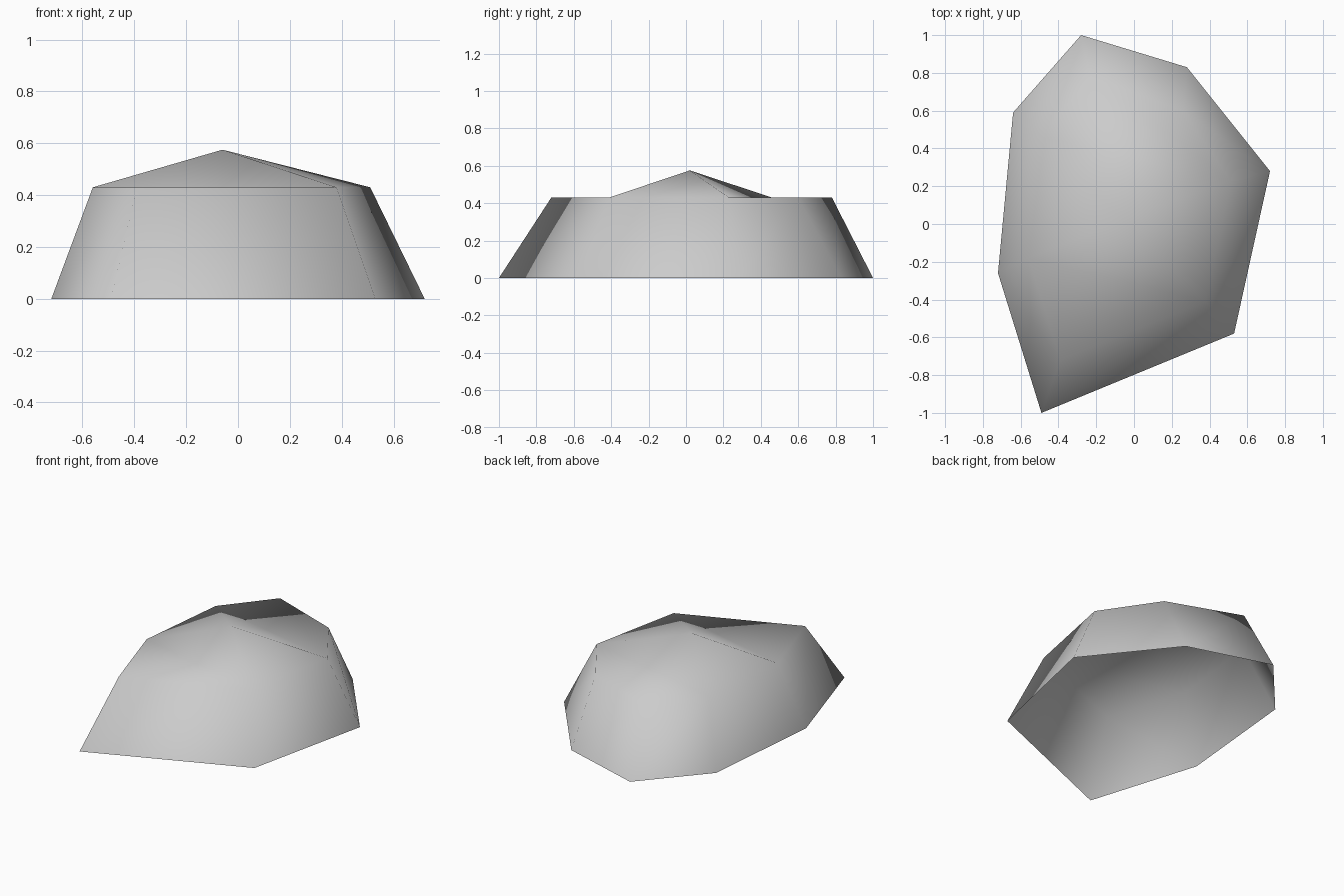
import bpy
import bmesh

cube = bpy.data.objects.get("Cube")
if cube:
    bpy.data.objects.remove(cube, do_unlink=True)

# Stone material
stone = bpy.data.materials.new("stone grey")
stone.use_nodes = True
colour = (0.6, 0.6, 0.6, 1)
stone.diffuse_color = colour
stone.node_tree.nodes["Principled BSDF"].inputs["Base Color"].default_value = colour

# Outlines, counter-clockwise from the front tip
base = [(-0.49, -1), (0.53, -0.58), (0.72, 0.28), (0.28, 0.83),
        (-0.28, 1), (-0.64, 0.59), (-0.72, -0.26)]
shoulder = [(-0.39, -0.72), (0.38, -0.41), (0.51, 0.23), (0.26, 0.6),
            (-0.23, 0.78), (-0.49, 0.46), (-0.56, -0.18)]

bm = bmesh.new()
low = [bm.verts.new((x, y, 0)) for x, y in base]
high = [bm.verts.new((x, y, 0.43)) for x, y in shoulder]
peak = bm.verts.new((-0.06, 0.02, 0.575))

# Sloping walls, open underneath
count = len(low)
for i in range(count):
    j = (i + 1) % count
    bm.faces.new((low[i], low[j], high[j], high[i]))

# Flat ledges at the front and back
bm.faces.new((high[6], high[0], high[1]))
bm.faces.new(high[2:6])

# Peak rising between the ledges
corners = [high[i] for i in (1, 2, 5, 6)]
for i in range(4):
    bm.faces.new((corners[i], corners[(i + 1) % 4], peak))

for face in bm.faces:
    face.smooth = True

mesh = bpy.data.meshes.new("rock")
bm.to_mesh(mesh)
bm.free()
mesh.materials.append(stone)
rock = bpy.data.objects.new("rock", mesh)
bpy.context.collection.objects.link(rock)
